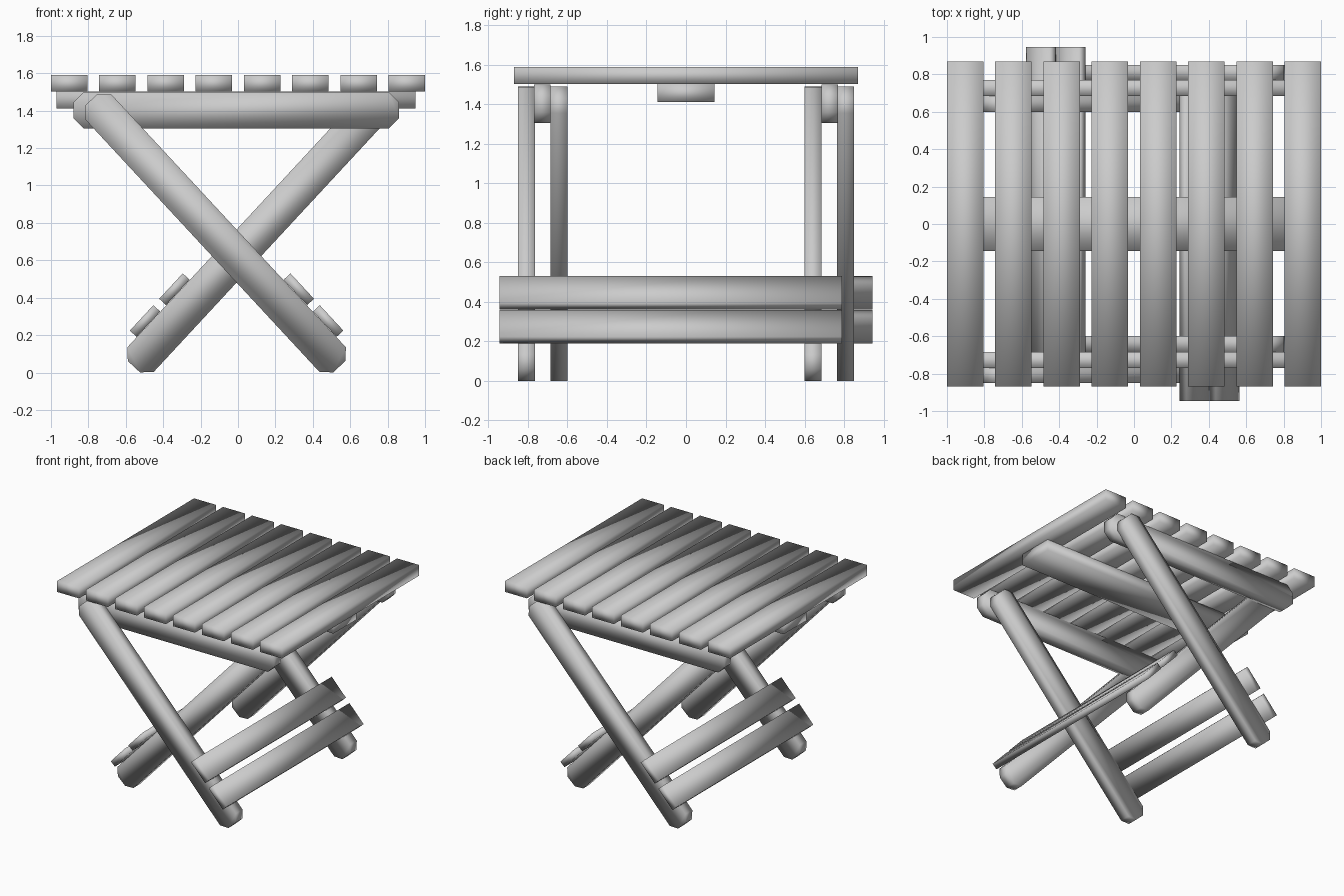
import bpy, bmesh, math
from mathutils import Matrix, Vector

old = bpy.data.objects.get("Cube")
if old:
    bpy.data.objects.remove(old, do_unlink=True)

grey = bpy.data.materials.new("plain grey wood")
grey.use_nodes = True
grey.diffuse_color = (0.6, 0.6, 0.6, 1)
grey.node_tree.nodes["Principled BSDF"].inputs["Base Color"].default_value = (0.6, 0.6, 0.6, 1)


def board(name, size, center, tilt=0.0, cut=0.0, frame=Matrix()):
    """Board running along x, with optional clipped ends, tilted about y."""
    l, t, w = (s / 2 for s in size)
    if cut:
        quarter = [(l, w - cut), (l - cut, w)]
        outline = (quarter + [(-x, z) for x, z in reversed(quarter)]
                   + [(-x, -z) for x, z in quarter]
                   + [(x, -z) for x, z in reversed(quarter)])
    else:
        outline = [(l, w), (-l, w), (-l, -w), (l, -w)]
    bm = bmesh.new()
    face = bm.faces.new([bm.verts.new((x, -t, z)) for x, z in outline])
    ext = bmesh.ops.extrude_face_region(bm, geom=[face])
    moved = [v for v in ext["geom"] if isinstance(v, bmesh.types.BMVert)]
    bmesh.ops.translate(bm, verts=moved, vec=(0, 2 * t, 0))
    bmesh.ops.recalc_face_normals(bm, faces=bm.faces)
    for f in bm.faces:
        f.smooth = True
    mesh = bpy.data.meshes.new(name)
    bm.to_mesh(mesh)
    bm.free()
    mesh.materials.append(grey)
    obj = bpy.data.objects.new(name, mesh)
    obj.matrix_world = (frame @ Matrix.Translation(Vector(center))
                        @ Matrix.Rotation(tilt, 4, "Y"))
    bpy.context.collection.objects.link(obj)
    return obj


# Table top slats
SLATS = 8
for i in range(SLATS):
    x = -0.9025 + i * 1.805 / (SLATS - 1)
    board(f"top_slat_{i + 1}", (0.195, 1.74, 0.087), (x, 0, 1.546))

# Middle batten and side rails under the slats
board("middle_batten", (1.92, 0.29, 0.09), (-0.01, 0, 1.457))
for side, y in (("front", -0.727), ("back", 0.727)):
    board(f"{side}_rail", (1.74, 0.085, 0.195), (-0.01, y, 1.402), cut=0.055)

# Two crossing leg frames, the second a half turn of the first
TILT = math.radians(47.15)
for label, turn in (("left", 0), ("right", math.pi)):
    frame = Matrix.Translation((-0.0075, 0, 0)) @ Matrix.Rotation(turn, 4, "Z")
    for part, y in (("outer", -0.8075), ("inner", 0.642)):
        board(f"{label}_{part}_leg", (1.948, 0.085, 0.193),
              (-0.1135, y, 0.745), TILT, 0.052, frame)
    for part, x, z in (("upper", 0.3325, 0.445), ("lower", 0.4895, 0.275)):
        board(f"{label}_{part}_stretcher", (0.185, 1.735, 0.05),
              (x, -0.0775, z), TILT, 0, frame)
